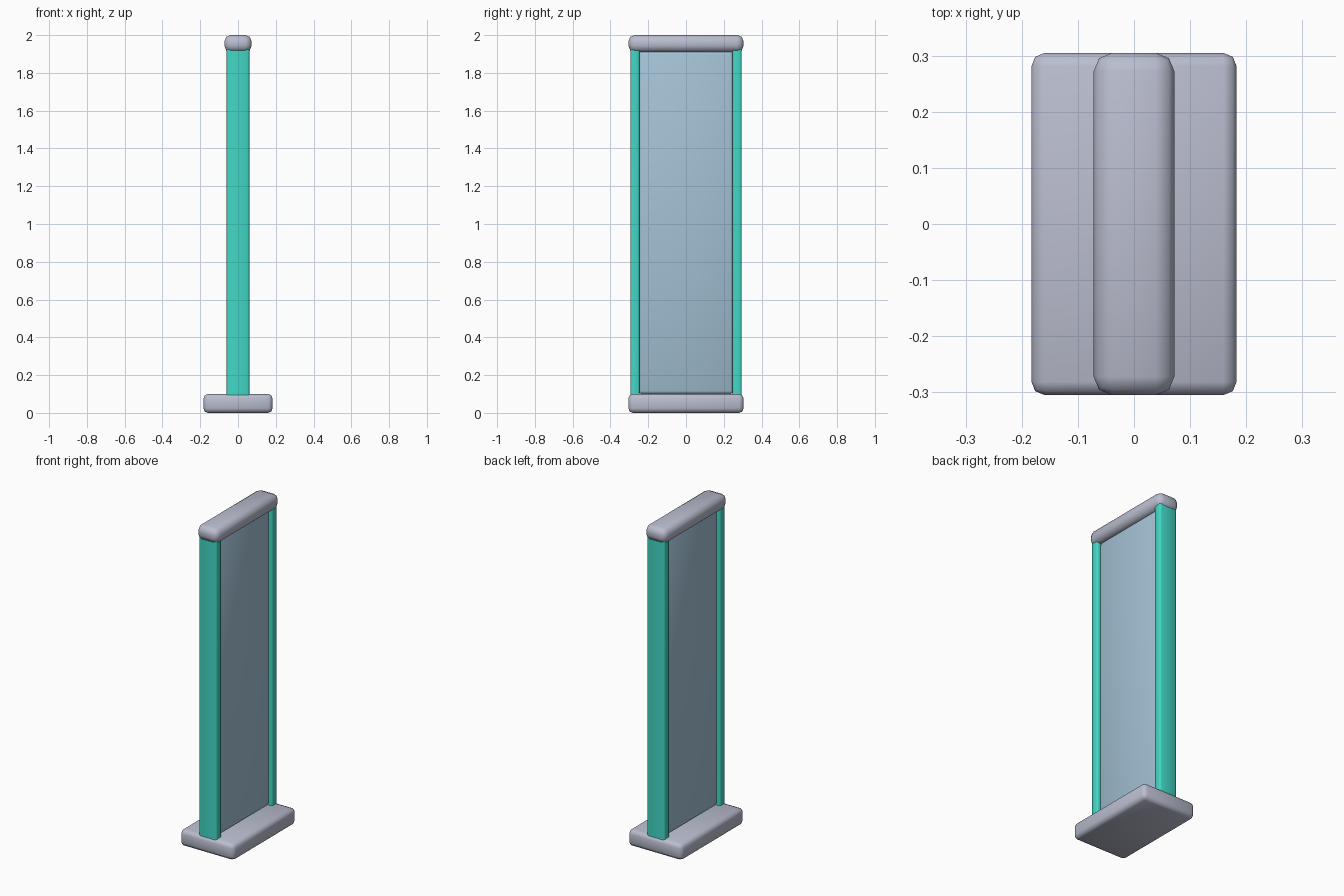
import bpy
import bmesh
import math

if "Cube" in bpy.data.objects:
    bpy.data.objects.remove(bpy.data.objects["Cube"])


def material(name, color):
    mat = bpy.data.materials.new(name)
    mat.diffuse_color = (*color, 1.0)
    mat.use_nodes = True
    mat.node_tree.nodes["Principled BSDF"].inputs["Base Color"].default_value = mat.diffuse_color
    return mat


grey = material("light grey", (0.49, 0.51, 0.62))
teal = material("turquoise", (0.054, 0.68, 0.56))
blue = material("pale blue", (0.37, 0.54, 0.67))


def rounded_box(name, x, y, z, bevel, mat, vertical_only=False):
    """Box spanning the given (min, max) ranges, with rounded edges."""
    bm = bmesh.new()
    bmesh.ops.create_cube(bm, size=1.0)
    for v in bm.verts:
        for axis, (lo, hi) in enumerate((x, y, z)):
            v.co[axis] = lo if v.co[axis] < 0 else hi
    edges = [e for e in bm.edges if not vertical_only
             or abs(e.verts[0].co.z - e.verts[1].co.z) > 0.01]
    bmesh.ops.bevel(bm, geom=edges, offset=bevel, segments=2,
                    profile=0.5, affect='EDGES')
    mesh = bpy.data.meshes.new(name)
    bm.to_mesh(mesh)
    bm.free()
    mesh.materials.append(mat)
    obj = bpy.data.objects.new(name, mesh)
    bpy.context.collection.objects.link(obj)
    bpy.ops.object.select_all(action='DESELECT')
    obj.select_set(True)
    bpy.context.view_layer.objects.active = obj
    bpy.ops.object.shade_smooth_by_angle(angle=math.radians(60))
    return obj


# Foot plate and top rail
rounded_box("base", (-0.183, 0.183), (-0.305, 0.305), (0.0, 0.1), 0.024, grey)
rounded_box("top_cap", (-0.072, 0.072), (-0.305, 0.305), (1.91, 2.0), 0.033, grey)

# Upright posts at front and back
for name, side in (("front_post", -1), ("back_post", 1)):
    span = sorted((side * 0.245, side * 0.295))
    rounded_box(name, (-0.06, 0.06), span, (0.09, 1.925), 0.011, teal, True)

# Infill panel between the posts
rounded_box("panel", (-0.04, 0.04), (-0.25, 0.25), (0.1, 1.915), 0.016, blue)
